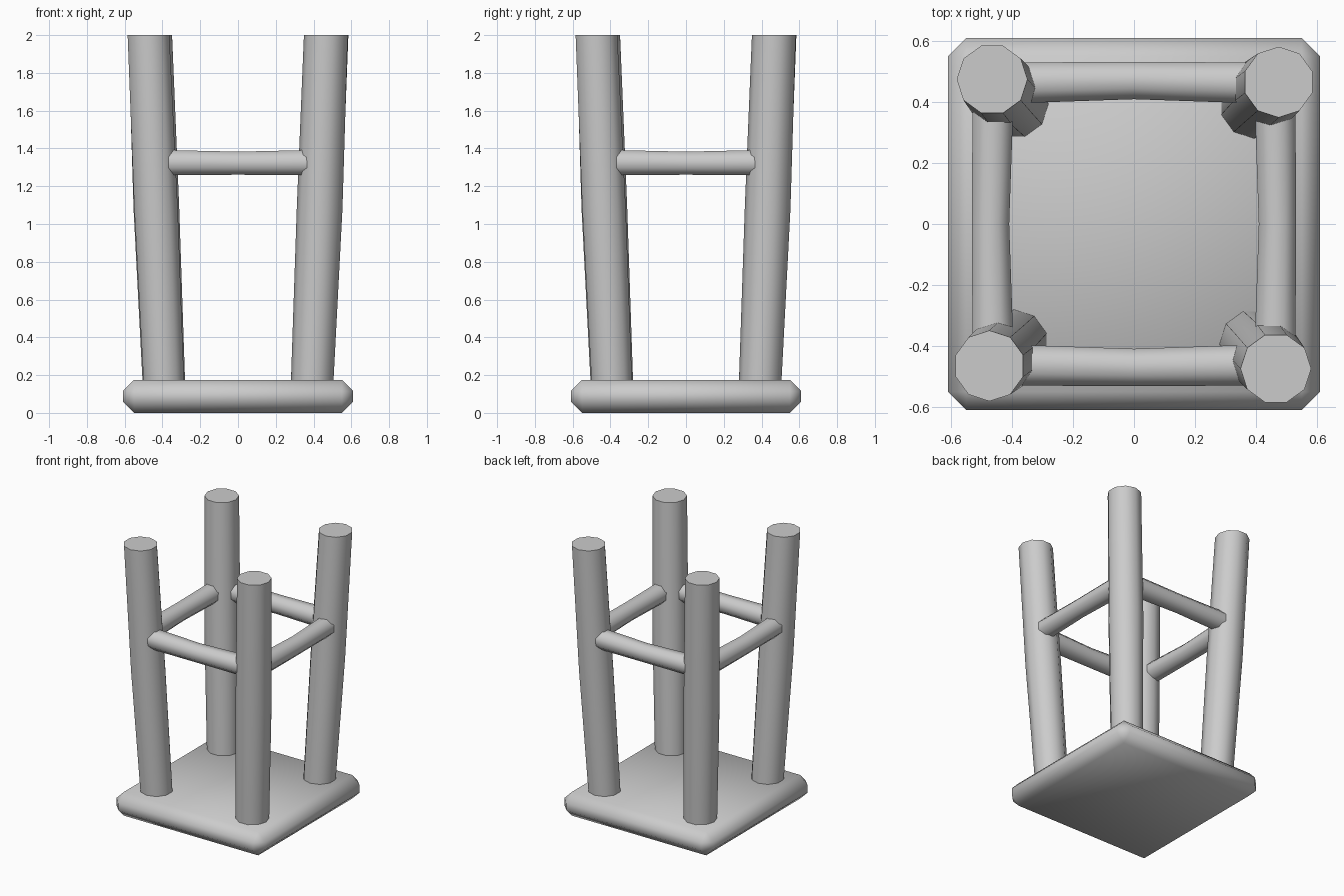
import bpy, bmesh, math
from mathutils import Vector, Matrix

if "Cube" in bpy.data.objects:
    bpy.data.objects.remove(bpy.data.objects["Cube"])


def finish(name, bm, angle=None):
    bmesh.ops.recalc_face_normals(bm, faces=bm.faces)
    mesh = bpy.data.meshes.new(name)
    bm.to_mesh(mesh)
    bm.free()
    ob = bpy.data.objects.new(name, mesh)
    bpy.context.collection.objects.link(ob)
    bpy.ops.object.select_all(action='DESELECT')
    ob.select_set(True)
    bpy.context.view_layer.objects.active = ob
    if angle is None:
        bpy.ops.object.shade_smooth()
    else:
        bpy.ops.object.shade_smooth_by_angle(angle=math.radians(angle))
    return ob


def tube(name, rings, u, v, sides, phase, turn):
    """Loft capped rings (centre, radius) spanned by axes u and v."""
    bm = bmesh.new()
    loops = []
    for centre, radius in rings:
        loop = []
        for i in range(sides):
            a = phase + math.tau * i / sides
            p = Vector(centre) + radius * (math.cos(a) * Vector(u) + math.sin(a) * Vector(v))
            loop.append(bm.verts.new(p))
        loops.append(loop)
    for a, b in zip(loops, loops[1:]):
        for i in range(sides):
            j = (i + 1) % sides
            bm.faces.new((a[i], a[j], b[j], b[i]))
    bm.faces.new(loops[0])
    bm.faces.new(loops[-1])
    bmesh.ops.transform(bm, matrix=Matrix.Rotation(turn, 4, 'Z'), verts=bm.verts)
    return finish(name, bm, 50)


# Seat slab, lying on the ground, with chamfered edges
bm = bmesh.new()
bmesh.ops.create_cube(bm, size=1)
bmesh.ops.scale(bm, vec=(1.22, 1.22, 0.175), verts=bm.verts)
bmesh.ops.translate(bm, vec=(0, 0, 0.0875), verts=bm.verts)
bmesh.ops.bevel(bm, geom=bm.edges[:], offset=0.06, segments=1, affect='EDGES')
finish("seat", bm)

# Four splayed, slightly bent legs and the four rungs between them
leg_rings = [((0.39, 0.39, 0.10), 0.112),
             ((0.434, 0.432, 1.08), 0.121),
             ((0.474, 0.465, 2.0), 0.116)]
rung_rings = [((-0.42, -0.462, 1.325), 0.073),
              ((0, -0.47, 1.322), 0.066),
              ((0.42, -0.462, 1.325), 0.073)]
leg_names = ["back_right_leg", "back_left_leg", "front_left_leg", "front_right_leg"]
rung_names = ["front_rung", "right_rung", "back_rung", "left_rung"]
for k in range(4):
    turn = k * math.pi / 2
    tube(leg_names[k], leg_rings, (1, 0, 0), (0, 1, 0), 10, math.radians(18), turn)
    tube(rung_names[k], rung_rings, (0, 1, 0), (0, 0, 1), 8, math.radians(22.5), turn)
